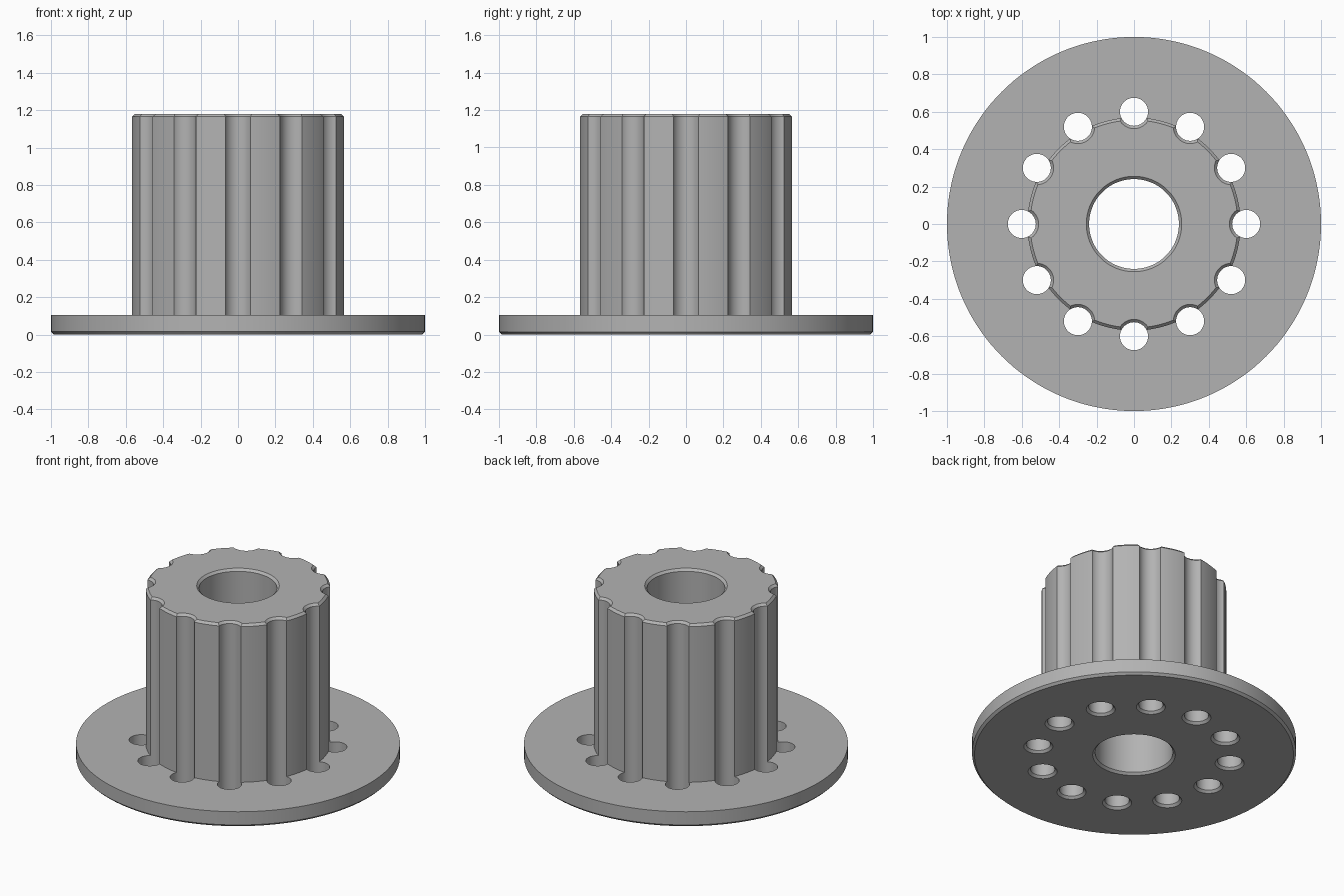
import bpy
import bmesh
from math import pi, tau, radians
from mathutils import Matrix

cube = bpy.data.objects.get("Cube")
if cube:
    bpy.data.objects.remove(cube, do_unlink=True)

HEIGHT, FLANGE_TOP, CHAMFER = 1.18, 0.105, 0.015
FLANGE_R, HUB_R, BORE_R = 1.0, 0.57, 0.24
HOLE_R, HOLE_CIRCLE, HOLES = 0.075, 0.6, 12

grey = bpy.data.materials.new("plain_grey")
grey.use_nodes = True
colour = (0.45, 0.45, 0.45, 1)
grey.diffuse_color = colour
grey.node_tree.nodes["Principled BSDF"].inputs["Base Color"].default_value = colour


def lathe(bm, profile, steps, closed):
    """Spin an (r, z) profile about z and return the new vertices."""
    old = set(bm.verts)
    verts = [bm.verts.new((r, 0, z)) for r, z in profile]
    edges = [bm.edges.new(pair) for pair in zip(verts, verts[1:])]
    if closed:
        edges.append(bm.edges.new((verts[-1], verts[0])))
    bmesh.ops.spin(bm, geom=verts + edges, cent=(0, 0, 0), axis=(0, 0, 1),
                   angle=tau, steps=steps, use_merge=True)
    new = [v for v in bm.verts if v not in old]
    bmesh.ops.remove_doubles(bm, verts=new, dist=1e-5)
    return [v for v in bm.verts if v not in old]


def make_object(name, bm):
    bmesh.ops.recalc_face_normals(bm, faces=bm.faces)
    mesh = bpy.data.meshes.new(name)
    bm.to_mesh(mesh)
    bm.free()
    mesh.materials.append(grey)
    obj = bpy.data.objects.new(name, mesh)
    bpy.context.collection.objects.link(obj)
    return obj


# Flange, hub and bore as one turned solid with chamfered rims
c = CHAMFER
bm = bmesh.new()
lathe(bm, [
    (BORE_R, c), (BORE_R + c, 0), (FLANGE_R - c, 0), (FLANGE_R, c),
    (FLANGE_R, FLANGE_TOP), (HUB_R, FLANGE_TOP), (HUB_R, HEIGHT - c),
    (HUB_R - c, HEIGHT), (BORE_R + c, HEIGHT), (BORE_R, HEIGHT - c),
], 144, True)
body = make_object("fluted_flange_hub", bm)

# Ring of drills, flared at both ends, cutting the flutes and flange holes
bm = bmesh.new()
for i in range(HOLES):
    drill = lathe(bm, [
        (0, -c), (HOLE_R + 2 * c, -c), (HOLE_R, c),
        (HOLE_R, HEIGHT - c), (HOLE_R + 2 * c, HEIGHT + c), (0, HEIGHT + c),
    ], 40, False)
    place = (Matrix.Rotation(i * tau / HOLES, 4, 'Z')
             @ Matrix.Translation((HOLE_CIRCLE, 0, 0)))
    bmesh.ops.transform(bm, matrix=place, verts=drill)
drills = make_object("flute_drills", bm)
drills.hide_render = True

cut = body.modifiers.new("cut_flutes", 'BOOLEAN')
cut.operation = 'DIFFERENCE'
cut.solver = 'EXACT'
cut.object = drills

# Bake the cut, then discard the drills
bpy.ops.object.select_all(action='DESELECT')
bpy.context.view_layer.objects.active = body
body.select_set(True)
bpy.ops.object.modifier_apply(modifier=cut.name)
bpy.data.objects.remove(drills, do_unlink=True)
bpy.ops.object.shade_smooth_by_angle(angle=radians(25))
